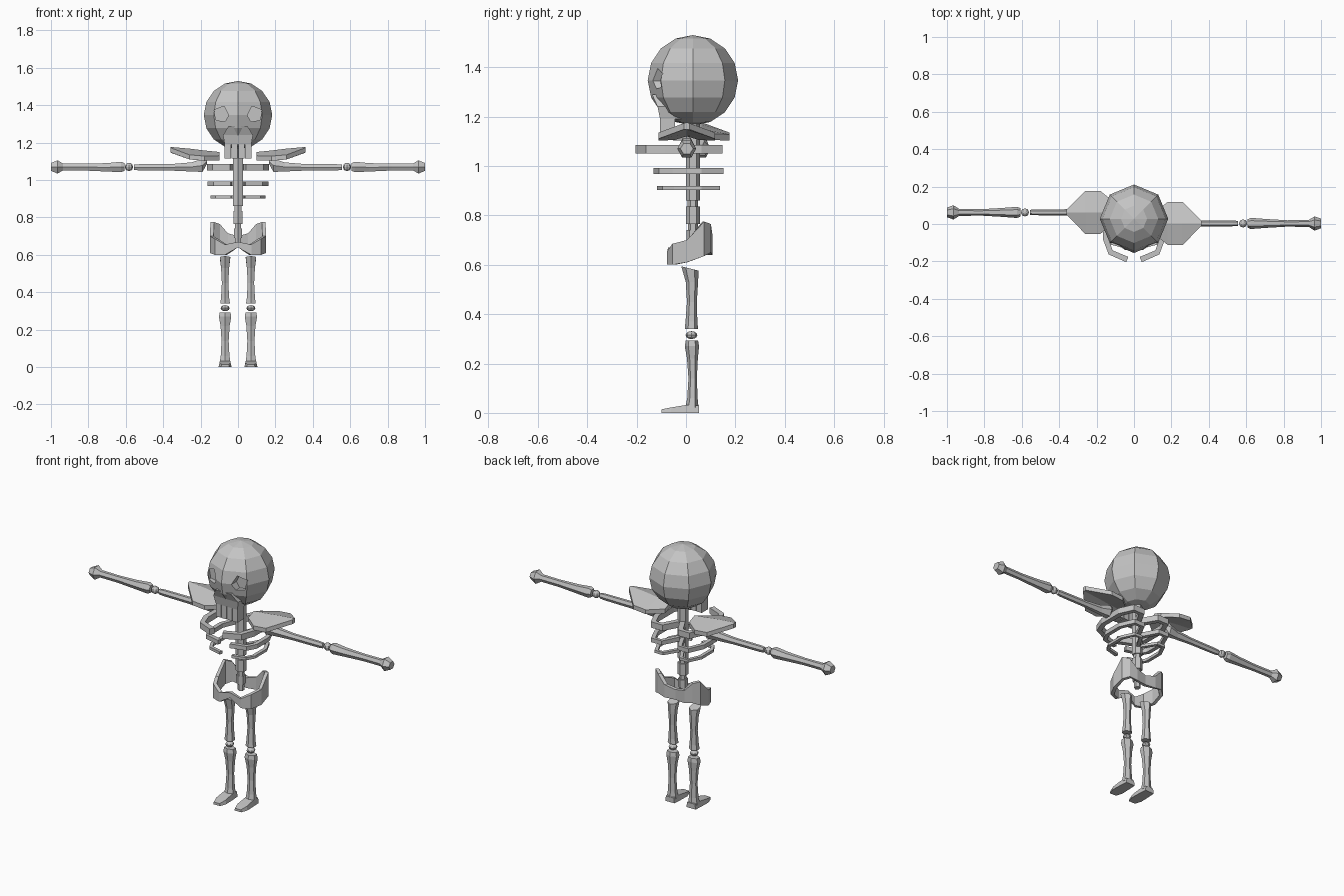
import bpy, bmesh, math
from mathutils import Vector

if "Cube" in bpy.data.objects:
    bpy.data.objects.remove(bpy.data.objects["Cube"])

bone = bpy.data.materials.new("bone_grey")
bone.diffuse_color = (0.55, 0.55, 0.55, 1)
bone.use_nodes = True
bone.node_tree.nodes["Principled BSDF"].inputs["Base Color"].default_value = bone.diffuse_color


def finish(name, bm):
    bmesh.ops.recalc_face_normals(bm, faces=bm.faces)
    me = bpy.data.meshes.new(name)
    bm.to_mesh(me)
    bm.free()
    me.materials.append(bone)
    ob = bpy.data.objects.new(name, me)
    bpy.context.collection.objects.link(ob)
    return ob


def loft(name, rings, closed=False):
    """Skin a list of equal-length point rings."""
    bm = bmesh.new()
    vs = [[bm.verts.new(p) for p in r] for r in rings]
    n = len(vs[0])
    for i in range(len(vs) if closed else len(vs) - 1):
        a, b = vs[i], vs[(i + 1) % len(vs)]
        for k in range(n):
            bm.faces.new((a[k], a[(k + 1) % n], b[(k + 1) % n], b[k]))
    if not closed:
        bm.faces.new(vs[0])
        bm.faces.new(vs[-1])
    return finish(name, bm)


def ring_z(x, y, z, rx, ry, n=6):
    return [(x + rx * math.cos(math.tau * (k + .5) / n),
             y + ry * math.sin(math.tau * (k + .5) / n), z) for k in range(n)]


def ring_x(x, y, z, ry, rz, n=6):
    return [(x, y + ry * math.cos(math.tau * k / n),
             z + rz * math.sin(math.tau * k / n)) for k in range(n)]


def ball(name, c, r, seg=8, rings=6):
    bm = bmesh.new()
    bmesh.ops.create_uvsphere(bm, u_segments=seg, v_segments=rings, radius=1)
    for v in bm.verts:
        v.co = Vector(c) + Vector(v.co[i] * r[i] for i in range(3))
    return finish(name, bm)


def box(name, lo, hi):
    (x0, y0, z0), (x1, y1, z1) = lo, hi
    return loft(name, [[(x0, y0, z), (x1, y0, z), (x1, y1, z), (x0, y1, z)]
                       for z in (z0, z1)])


# Skull with carved eye sockets
skull = ball("skull", (0, .028, 1.347), (.183, .183, .183), 8, 8)
for s in (-1, 1):
    eye = [(.128, 1.375), (.075, 1.395), (.05, 1.345), (.07, 1.312), (.118, 1.32)]
    cutter = loft("eye_cutter", [[(s * x, y, z) for x, z in eye] for y in (-.25, -.085)])
    cutter.hide_render = True
    cutter.hide_set(True)
    mod = skull.modifiers.new("eye_socket", 'BOOLEAN')
    mod.operation = 'DIFFERENCE'
    mod.solver = 'EXACT'
    mod.object = cutter

# Upper jaw and teeth
loft("upper_jaw", [[(-w, y, z), (w, y, z), (w, .0, z), (-w, .0, z)]
                   for z, w, y in ((1.29, .05, -.138), (1.24, .08, -.115), (1.19, .071, -.105))])
for i in range(4):
    x = -.071 + i * .0365
    box("tooth_plate", (x, -.105, 1.115), (x + .0325, -.045, 1.195))

# Spine and vertebrae
loft("spine", [ring_z(0, .028, z, .03, .029) for z in (.86, 1.18)])
for z0, z1, r in ((.835, .86, .021), (.765, .835, .029), (.74, .765, .02),
                  (.69, .74, .026), (.65, .69, .018)):
    loft("vertebra", [ring_z(0, .028, z, r, r) for z in (z0, z1)])

# Ribs: open hoops joined to the spine at the back
rib_rows = ((1.05, 1.085, .165, .152, -.205, .03), (.967, .992, .162, .155, -.133, .024),
            (.902, .918, .146, .14, -.117, .02))
for z0, z1, w, back, front, t in rib_rows:
    for s in (-1, 1):
        path = [Vector(p) for p in (
            (.012, .05), (.06, back - t / 2), (w * .7, back - t / 2), (w - t / 2, .06),
            (w - t / 2, front * .4), (w * .85 - t / 2, front * .74), (.036, front + t / 2))]
        rings = []
        for i, p in enumerate(path):
            d = (path[min(i + 1, len(path) - 1)] - path[max(i - 1, 0)]).normalized()
            o = Vector((-d.y, d.x)) * t / 2
            rings.append([(s * q.x, q.y, z) for q, z in
                          ((p + o, z0), (p - o, z0), (p - o, z1), (p + o, z1))])
        loft("rib", rings)

# Pelvis: a closed band, tall at the hips and low at the front
half = [(0, .09, .64, .70), (.06, .1, .64, .715), (.105, .095, .65, .765),
        (.138, .07, .635, .775), (.14, .005, .61, .70), (.115, -.05, .60, .685),
        (.065, -.068, .60, .655), (0, -.062, .64, .67)]
stations = half + [(-x, y, a, b) for x, y, a, b in half[-2:0:-1]]
band = []
for x, y, a, b in stations:
    d = Vector((x, y - .02)).normalized() * .01
    band.append([(x - d.x, y - d.y, a), (x + d.x, y + d.y, a),
                 (x + d.x, y + d.y, b), (x - d.x, y - d.y, b)])
loft("pelvis", band, closed=True)

for s in (-1, 1):
    ay = .062 if s < 0 else .003  # the arms sit at slightly different depths

    # Shoulder blade: a ridged plate
    plate = []
    for x, w, z, drop in ((.10, .05, 1.15, .02), (.18, .115, 1.158, .03),
                          (.26, .115, 1.168, .033), (.362, .012, 1.177, .004)):
        plate.append([(s * x, ay - w, z - drop - .025), (s * x, ay - w, z - drop),
                      (s * x, ay, z), (s * x, ay + w, z - drop),
                      (s * x, ay + w, z - drop - .025), (s * x, ay, z - .03)])
    loft("shoulder_blade", plate)

    # Arm bones
    loft("upper_arm", [ring_x(s * x, ay, z, ry, rz) for x, z, ry, rz in (
        (.165, 1.10, .012, .014), (.19, 1.078, .034, .04), (.25, 1.07, .022, .028),
        (.36, 1.068, .017, .02), (.53, 1.068, .015, .019), (.555, 1.068, .014, .016))])
    ball("elbow", (s * .583, ay, 1.07), (.022, .022, .022))
    loft("forearm_and_hand", [ring_x(s * x, ay, z, ry, rz) for x, z, ry, rz in (
        (.607, 1.07, .022, .024), (.625, 1.07, .03, .032), (.70, 1.068, .024, .026),
        (.82, 1.069, .017, .021), (.935, 1.07, .019, .021), (.965, 1.07, .038, .041),
        (1.0, 1.07, .026, .024))])

    # Leg bones
    lx, ly = s * .069, .022
    thigh = [ring_z(lx, y, z, rx, ry) for z, y, rx, ry in (
        (.34, ly, .03, .027), (.37, ly, .025, .024), (.45, ly + .002, .02, .02),
        (.53, ly + .002, .025, .025), (.585, .016, .032, .035))]
    thigh[-1] = [(x, y, z - (y - .016) * .25) for x, y, z in thigh[-1]]
    loft("thigh", thigh)
    ball("knee", (lx, ly, .315), (.024, .024, .016))
    loft("shin", [ring_z(lx, y, z, rx, ry) for z, y, rx, ry in (
        (.02, .024, .034, .027), (.06, .026, .027, .021), (.14, .027, .022, .017),
        (.22, .026, .028, .022), (.27, .024, .038, .029), (.293, .024, .033, .025))])

    # Foot
    loft("foot", [[(lx - w, y, 0), (lx + w, y, 0), (lx + w * .85, y, h), (lx - w * .85, y, h)]
                  for y, w, h in ((.052, .03, .03), (0, .033, .032),
                                  (-.06, .035, .022), (-.1, .022, .014))])
